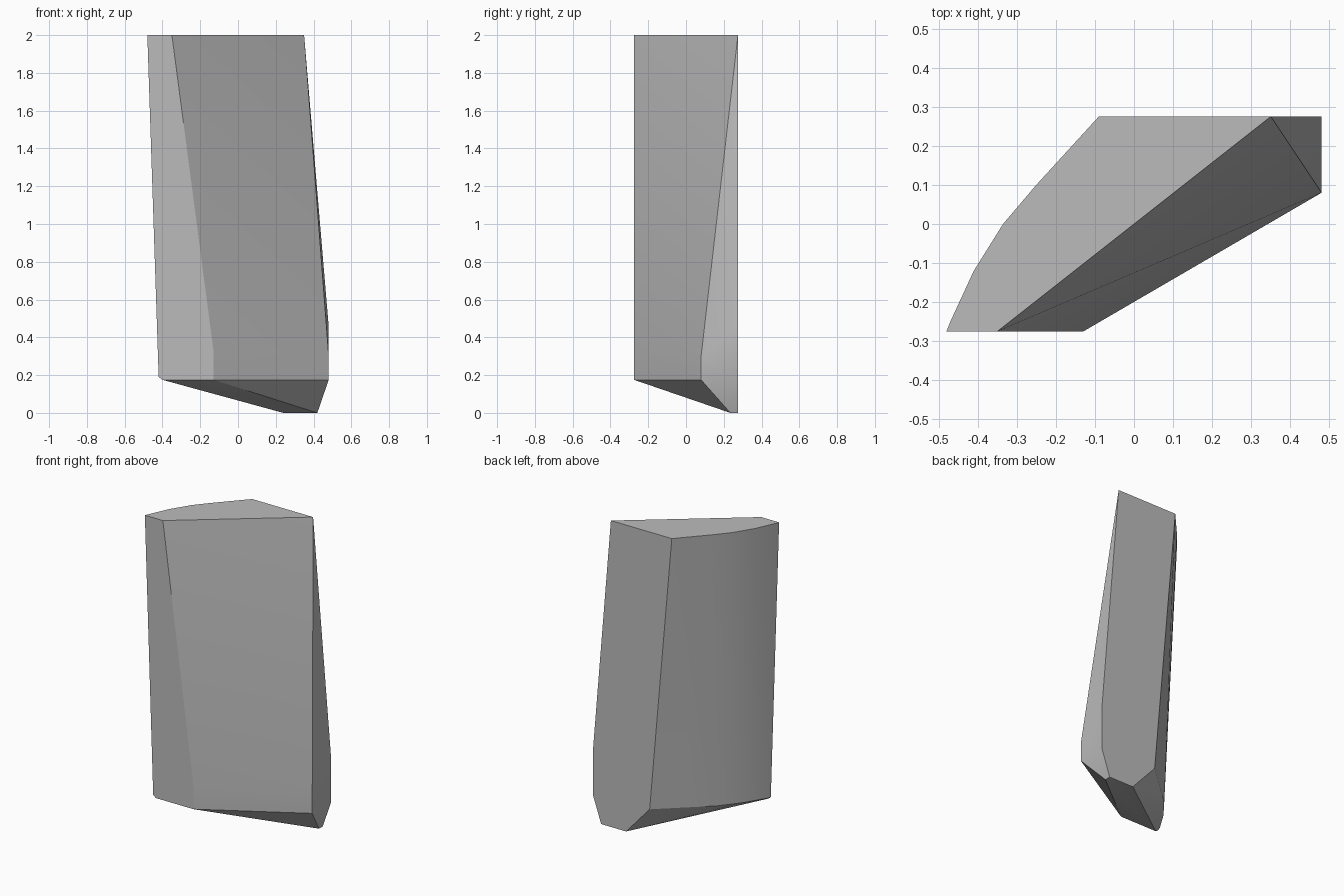
import bpy, bmesh, math

cube = bpy.data.objects.get("Cube")
if cube:
    bpy.data.objects.remove(cube, do_unlink=True)

FRONT, BACK, TOP, RIM = -0.275, 0.275, 2.0, 0.175

# Curved rear outline at the top, with its inward shift at the lower rim
curve = [(-0.48, FRONT, 0.06), (-0.47, -0.25, 0.06), (-0.41, -0.12, 0.08),
         (-0.335, 0.0, 0.10), (-0.25, 0.10, 0.125), (-0.09, BACK, 0.16)]
points = [(x, y, TOP) for x, y, s in curve]
points += [(x + s, y, RIM + 0.015) for x, y, s in curve]

# Slanted front face: top corners, then the vertical lower edges
points += [(-0.35, FRONT, TOP), (0.35, BACK, TOP)]
for x, y, z in ((-0.13, FRONT, 0.33), (0.48, 0.08, 0.3), (0.48, BACK, 0.46)):
    points += [(x, y, z), (x, y, RIM)]

# Tapered foot and small chamfer at the lower left corner
points += [(0.42, 0.235, 0), (0.42, BACK, 0), (0.24, BACK, 0), (-0.40, FRONT, RIM)]

# Wrap the profile into one faceted solid
bm = bmesh.new()
for p in points:
    bm.verts.new(p)
hull = bmesh.ops.convex_hull(bm, input=bm.verts[:])
spare = {e for k in ("geom_interior", "geom_unused") for e in hull[k]
         if isinstance(e, bmesh.types.BMVert)}
bmesh.ops.delete(bm, geom=list(spare), context="VERTS")
bmesh.ops.dissolve_limit(bm, angle_limit=math.radians(0.5),
                         verts=bm.verts[:], edges=bm.edges[:])
bmesh.ops.recalc_face_normals(bm, faces=bm.faces[:])
mesh = bpy.data.meshes.new("faceted_slab")
bm.to_mesh(mesh)
bm.free()

grey = bpy.data.materials.new("plain grey")
grey.use_nodes = True
colour = (0.5, 0.5, 0.5, 1)
grey.diffuse_color = colour
grey.node_tree.nodes["Principled BSDF"].inputs["Base Color"].default_value = colour
mesh.materials.append(grey)

slab = bpy.data.objects.new("faceted_slab", mesh)
bpy.context.collection.objects.link(slab)
bpy.ops.object.select_all(action="DESELECT")
slab.select_set(True)
bpy.context.view_layer.objects.active = slab
bpy.ops.object.shade_smooth_by_angle(angle=math.radians(25))
